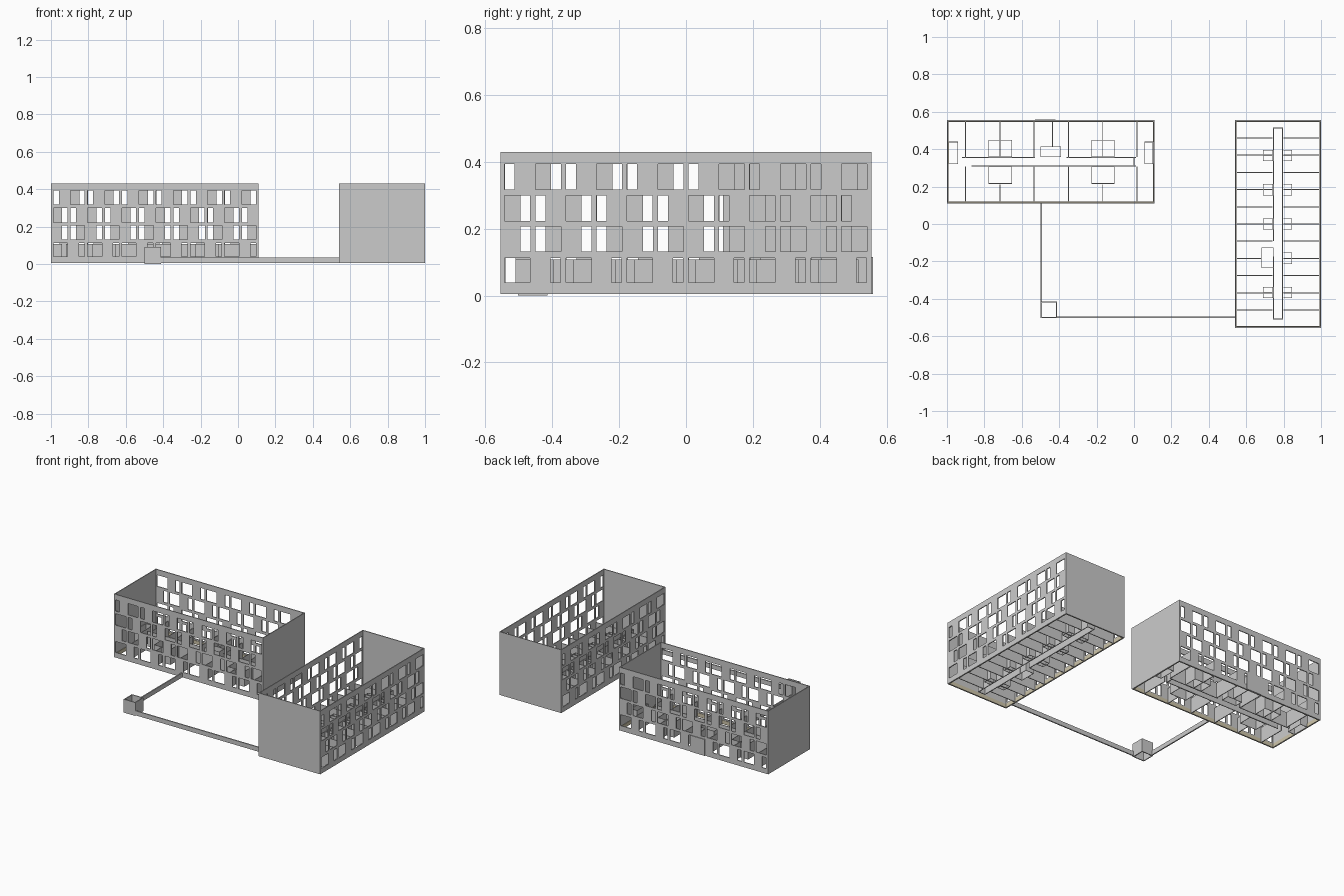
import bpy, bmesh
from math import radians

if "Cube" in bpy.data.objects:
    bpy.data.objects.remove(bpy.data.objects["Cube"])

Z0, TOP, T = 0.005, 0.43, 0.006
PERIOD, START = 0.1832, 0.0125
W, N = 0.076, 0.030
# window rows: z range, then (offset, width) inside one bay
ROWS = [
    (0.039, 0.113, [(0.0, W), (0.137, N)]),
    (0.131, 0.206, [(0.047, N), (0.092, W)]),
    (0.223, 0.300, [(0.0, W), (0.092, N)]),
    (0.317, 0.393, [(0.0, N), (0.092, W)]),
]

beige = bpy.data.materials.new("beige")
beige.diffuse_color = (0.62, 0.56, 0.40, 1)
beige.use_nodes = True
beige.node_tree.nodes["Principled BSDF"].inputs["Base Color"].default_value = beige.diffuse_color


def finish(name, bm, mat=None):
    me = bpy.data.meshes.new(name)
    bm.to_mesh(me)
    bm.free()
    ob = bpy.data.objects.new(name, me)
    bpy.context.collection.objects.link(ob)
    if mat:
        me.materials.append(mat)
    return ob


def boxes(name, items, mat=None):
    """One object from boxes given as (x0, x1, y0, y1, z0, z1)."""
    bm = bmesh.new()
    for x0, x1, y0, y1, z0, z1 in items:
        vs = bmesh.ops.create_cube(bm, size=1)["verts"]
        for v in vs:
            v.co = (x0 + (v.co.x + .5) * (x1 - x0),
                    y0 + (v.co.y + .5) * (y1 - y0),
                    z0 + (v.co.z + .5) * (z1 - z0))
    return finish(name, bm, mat)


def facade(name, x, y, angle, length, windows=True):
    """Thin wall panel with window openings, thickened inwards."""
    holes = []
    if windows:
        for z0, z1, bay in ROWS:
            for i in range(6):
                for off, w in bay:
                    u = START + i * PERIOD + off
                    holes.append((u, u + w, z0, z1))
    us = sorted({0, length} | {round(h[k], 4) for h in holes for k in (0, 1)})
    zs = sorted({Z0, TOP} | {h[k] for h in holes for k in (2, 3)})
    bm = bmesh.new()
    grid = [[bm.verts.new((u, 0, z)) for z in zs] for u in us]
    for i in range(len(us) - 1):
        for j in range(len(zs) - 1):
            cu, cz = (us[i] + us[i + 1]) / 2, (zs[j] + zs[j + 1]) / 2
            if not any(a < cu < b and c < cz < d for a, b, c, d in holes):
                bm.faces.new((grid[i][j], grid[i + 1][j],
                              grid[i + 1][j + 1], grid[i][j + 1]))
    ob = finish(name, bm)
    ob.location = (x, y, 0)
    ob.rotation_euler.z = radians(angle)
    mod = ob.modifiers.new("thickness", "SOLIDIFY")
    mod.thickness, mod.offset = T, -1


def ring(x0, x1, y0, y1, z0, z1, t):
    """Four wall boxes around a rectangle."""
    return [(x0, x1, y0, y0 + t, z0, z1), (x0, x1, y1 - t, y1, z0, z1),
            (x0, x0 + t, y0 + t, y1 - t, z0, z1),
            (x1 - t, x1, y0 + t, y1 - t, z0, z1)]


# outer walls of both blocks
AX0, AX1, AY0, AY1 = -1.0, 0.11, 0.11, 0.555
BX0, BX1, BY0, BY1 = 0.54, 1.0, -0.555, 0.555
for nm, x0, x1, y0, y1, along_x in (("west_block", AX0, AX1, AY0, AY1, True),
                                    ("east_block", BX0, BX1, BY0, BY1, False)):
    facade(nm + "_front_wall", x0, y0, 0, x1 - x0, along_x)
    facade(nm + "_back_wall", x1, y1, 180, x1 - x0, along_x)
    facade(nm + "_right_wall", x1, y0, 90, y1 - y0, not along_x)
    facade(nm + "_left_wall", x0, y1, -90, y1 - y0, not along_x)
    boxes(nm + "_base_strip", ring(x0 + T, x1 - T, y0 + T, y1 - T, Z0, 0.03, 0.003), beige)

P0, P1, H = Z0, 0.108, 0.0025   # partition heights and half thickness


def wall_x(y, x0, x1, h=H):
    return (x0, x1, y - h, y + h, P0, P1)


def wall_y(x, y0, y1, h=H):
    return (x - h, x + h, y0, y1, P0, P1)


# west block interior: corridor, cross walls, bathrooms, stair
west = [wall_x(0.31, -0.87, 0.01), wall_x(0.356, -0.92, -0.53),
        wall_x(0.356, -0.36, 0.01), wall_y(-0.0, 0.31, 0.356)]
for i in range(6):
    x = -0.90 + i * PERIOD
    west.append(wall_y(x, 0.358, 0.545))
    west.append(wall_y(x, 0.12, 0.21 if i in (1, 4) else 0.308))
boxes("west_partitions", west)
baths = []
for cx in (-0.715, -0.165):
    baths += ring(cx - 0.062, cx + 0.062, 0.358, 0.45, P0, P1, 0.003)
    baths += ring(cx - 0.062, cx + 0.062, 0.215, 0.308, P0, P1, 0.003)
for x0, x1 in ((-0.993, -0.94), (0.055, 0.103)):
    baths += ring(x0, x1, 0.32, 0.44, P0, P1, 0.003)
boxes("west_bathrooms", baths)
boxes("west_stair_core", ring(-0.50, -0.39, 0.358, 0.415, P0, P1, 0.003)
      + [wall_y(-0.435, 0.415, 0.55)])
boxes("west_entry_door", [(-0.53, -0.42, 0.551, 0.559, Z0, 0.115)])

# east block interior: corridor, cross walls, bathrooms, entry
east = [wall_y(0.745, -0.51, -0.175), wall_y(0.745, -0.09, 0.515), wall_y(0.795, -0.51, 0.515),
        wall_x(0.513, 0.745, 0.795), wall_x(-0.508, 0.745, 0.795)]
for i in range(11):
    y = -0.46 + i * 0.092
    east.append(wall_x(y, 0.80, 0.99))
    east.append(wall_x(y, 0.55, 0.68 if i == 3 else 0.74))
boxes("east_partitions", east)
baths = []
for i in range(5):
    y = -0.366 + i * 0.183
    for x0, x1 in ((0.69, 0.742), (0.798, 0.845)):
        if i == 1 and x0 < 0.7:
            continue
        for y0, y1 in ((y - 0.03, y), (y, y + 0.03)):
            baths += ring(x0, x1, y0, y1, P0, P1, 0.0025)
boxes("east_bathrooms", baths)
boxes("east_entry_lobby", ring(0.682, 0.745, -0.235, -0.125, P0, P1, 0.003))

# low courtyard wall and corner enclosure
boxes("courtyard_wall", [(-0.499, -0.491, -0.415, AY0, Z0, 0.035),
                         (-0.412, BX0, -0.503, -0.495, Z0, 0.035)])
boxes("corner_enclosure", ring(-0.499, -0.412, -0.503, -0.415, 0, 0.09, 0.006))
